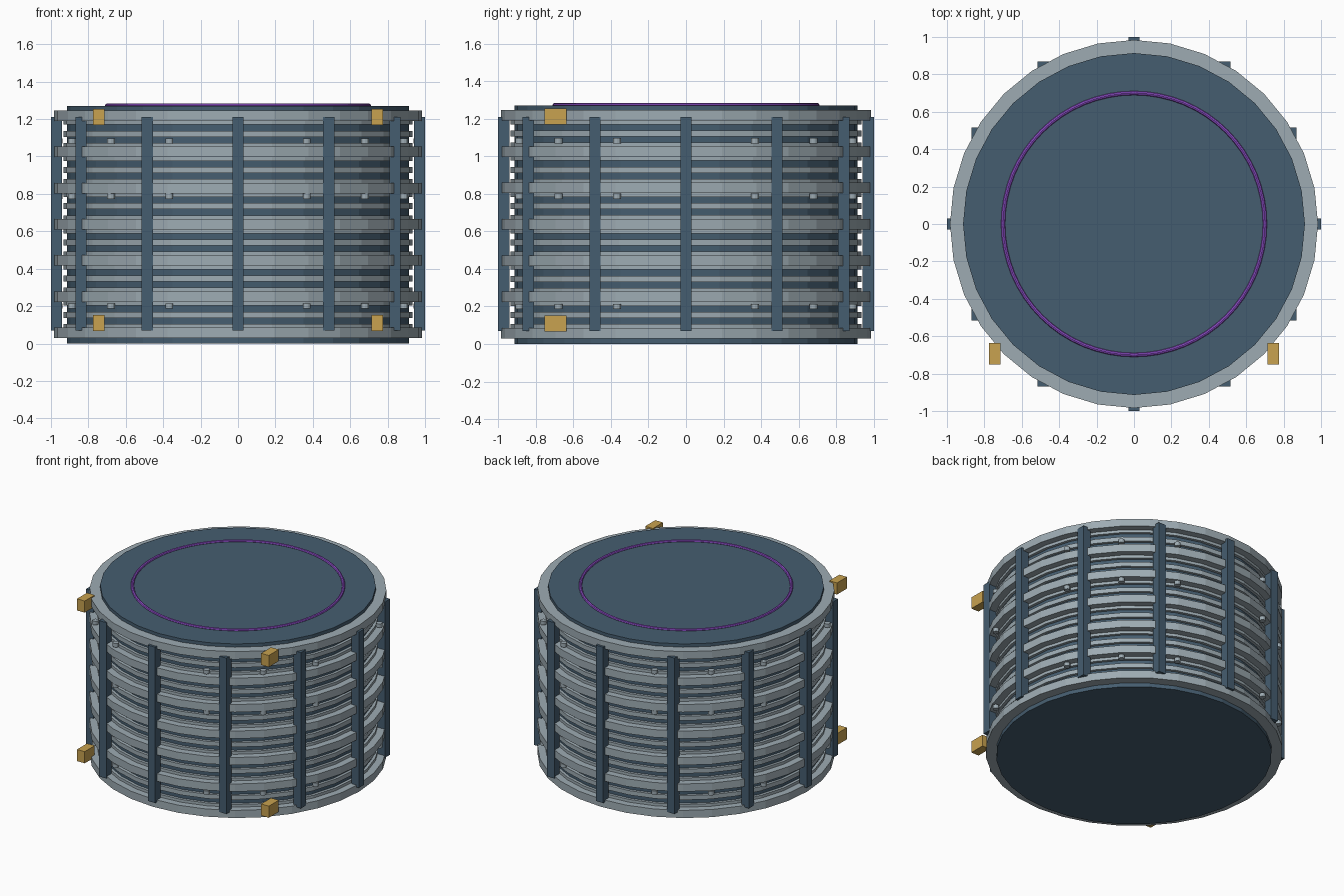
import bpy, bmesh
from math import sin, cos, pi

if "Cube" in bpy.data.objects:
    bpy.data.objects.remove(bpy.data.objects["Cube"])


def material(name, rgb):
    m = bpy.data.materials.new(name)
    m.use_nodes = True
    m.diffuse_color = (*rgb, 1)
    m.node_tree.nodes["Principled BSDF"].inputs["Base Color"].default_value = (*rgb, 1)
    return m


navy = material("slate blue", (0.06, 0.11, 0.16))
steel = material("steel grey", (0.34, 0.41, 0.45))
gold = material("brass", (0.58, 0.36, 0.08))
purple = material("violet", (0.28, 0.08, 0.6))
SIDES = 32


def finish(bm, name, mat):
    bmesh.ops.recalc_face_normals(bm, faces=bm.faces)
    mesh = bpy.data.meshes.new(name)
    bm.to_mesh(mesh)
    bm.free()
    mesh.materials.append(mat)
    ob = bpy.data.objects.new(name, mesh)
    bpy.context.collection.objects.link(ob)
    return ob


def band(name, z, height, inner, outer, mat):
    """Flat-faced hoop with a rectangular section."""
    bm = bmesh.new()
    lo, hi = z - height / 2, z + height / 2
    section = [(inner, lo), (outer, lo), (outer, hi), (inner, hi)]
    loops = []
    for i in range(SIDES):
        a = 2 * pi * i / SIDES
        loops.append([bm.verts.new((r * sin(a), r * cos(a), h)) for r, h in section])
    for i in range(SIDES):
        p, q = loops[i], loops[(i + 1) % SIDES]
        for j in range(4):
            k = (j + 1) % 4
            bm.faces.new((p[j], p[k], q[k], q[j]))
    return finish(bm, name, mat)


def box(name, centre, size, mat):
    bm = bmesh.new()
    bmesh.ops.create_cube(bm, size=1)
    bmesh.ops.scale(bm, vec=size, verts=bm.verts)
    bmesh.ops.translate(bm, vec=centre, verts=bm.verts)
    return finish(bm, name, mat)


def cylinder(name, centre, radius, height, sides, mat):
    bm = bmesh.new()
    bmesh.ops.create_cone(bm, cap_ends=True, segments=sides, radius1=radius,
                          radius2=radius, depth=height)
    bmesh.ops.translate(bm, vec=centre, verts=bm.verts)
    return finish(bm, name, mat)


# Solid drum core, including the lid and base
cylinder("core", (0, 0, 0.635), 0.914, 1.27, SIDES, navy)

# Wide hoops, with three narrow ribs per gap
FIRST, GAP = 0.057, 0.1935
for i in range(7):
    band(f"hoop_{i + 1}", FIRST + GAP * i, 0.056, 0.9, 0.984, steel)
for i in range(18):
    band(f"rib_{i + 1}", FIRST + GAP / 3 * (i + 0.5), 0.032, 0.9, 0.934, steel)

# Square upright posts
for i in range(12):
    a = 2 * pi * i / 12
    box(f"post_{i + 1}", (0.97 * sin(a), 0.97 * cos(a), 0.64), (0.06, 0.06, 1.14), navy)

# Rows of small studs
for row, z in enumerate((0.2, 0.787, 1.083)):
    for i in range(16):
        a = 2 * pi * i / 16
        cylinder(f"stud_{row + 1}_{i + 1}", (0.96 * sin(a), 0.96 * cos(a), z),
                 0.021, 0.028, 12, steel)

# Brass blocks on the front corners
for side, x in (("left", 0.745), ("right", -0.745)):
    for level, z in (("lower", 0.11), ("upper", 1.212)):
        box(f"{level}_{side}_block", (x, -0.695, z), (0.062, 0.115, 0.085), gold)

# Inlaid ring on the lid
bpy.ops.mesh.primitive_torus_add(major_segments=64, minor_segments=8, major_radius=0.7,
                                 minor_radius=0.011, location=(0, 0, 1.272))
ring = bpy.context.object
ring.name = "lid_ring"
ring.data.materials.append(purple)
bpy.ops.object.shade_smooth_by_angle()
